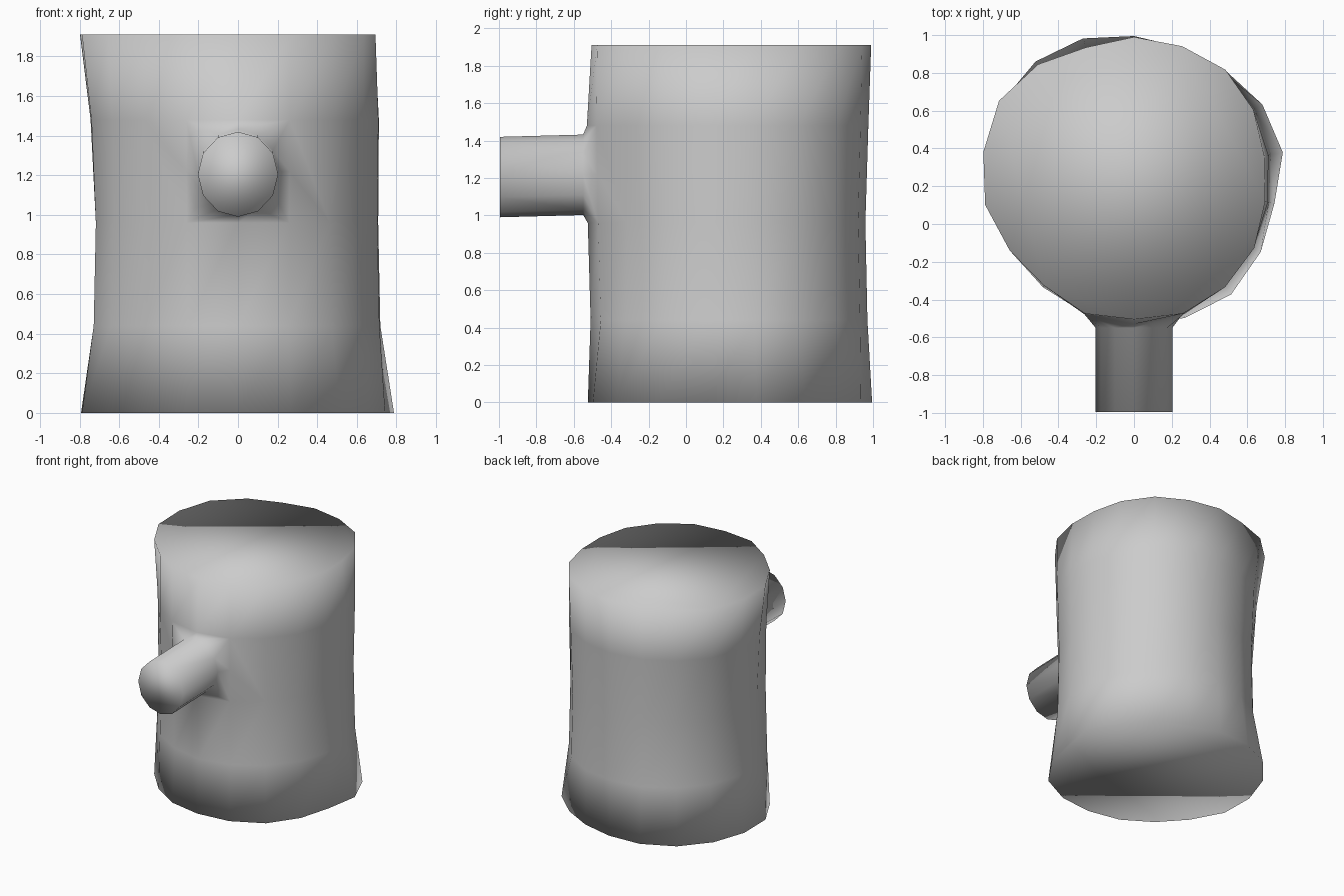
import bpy, bmesh
from math import sin, cos, radians

if "Cube" in bpy.data.objects:
    bpy.data.objects.remove(bpy.data.objects["Cube"])

N = 18
CY = 0.24  # trunk axis in y

# Trunk cross-section radii every 20 degrees, starting at 10 degrees from +x
BOTTOM = [.80, .785, .75, .74, .755, .79, .81, .81, .805, .80, .76, .75, .76, .765, .785, .80, .775, .755]
MID = [.73, .73, .735, .735, .73, .735, .735, .74, .74, .74, .74, .74, .74, .75, .74, .735, .73, .725]
TOP = [.70, .73, .753, .746, .75, .74, .79, .825, .81, .80, .76, .74, .76, .745, .76, .75, .735, .705]
HIGH = [m * .55 + t * .45 if 5 < i < 12 else m * .75 + t * .25
        for i, (m, t) in enumerate(zip(MID, TOP))]
HIGH = [r * .98 if 6 <= i <= 10 else r for i, r in enumerate(HIGH)]
WAIST = [r * .985 for r in MID]
HIGH[12:15] = [.765, .77, .765]
WAIST[12:15] = [.755, .765, .755]

bm = bmesh.new()


def trunk_ring(z, radii):
    return [bm.verts.new((r * cos(radians(10 + 20 * i)), CY + r * sin(radians(10 + 20 * i)), z))
            for i, r in enumerate(radii)]


# Trunk: stacked rings, with an opening left in front for the branch
rings = [trunk_ring(z, r) for z, r in
         ((0, BOTTOM), (.44, MID), (.96, WAIST), (1.48, HIGH), (1.91, TOP))]
for k in range(4):
    lo, hi = rings[k], rings[k + 1]
    for i in range(N):
        if k == 2 and i in (12, 13):
            continue
        j = (i + 1) % N
        bm.faces.new((lo[i], lo[j], hi[j], hi[i]))
bm.faces.new(rings[0][::-1])
bm.faces.new(rings[4])

# Split the sides of the opening so it has eight corners
low, high = rings[2], rings[3]


def side_mid(i):
    edge = bm.edges.get((low[i], high[i]))
    return bmesh.utils.edge_split(edge, low[i], .5)[1]


left, right = side_mid(12), side_mid(14)


# Branch stub: twelve-sided tube growing out of the opening
def branch_ring(y, cz):
    return [bm.verts.new((.203 * cos(radians(30 * k)), y, cz + .215 * sin(radians(30 * k))))
            for k in range(12)]


root, tip = branch_ring(-.55, 1.217), branch_ring(-.995, 1.205)
hole = [right, high[14], high[14], high[13], high[12], high[12],
        left, low[12], low[12], low[13], low[14], low[14]]
for k in range(12):
    n = (k + 1) % 12
    bm.faces.new((root[k], root[n], tip[n], tip[k]))
    flare = [hole[k], hole[n], root[n], root[k]]
    if hole[k] == hole[n]:
        flare.pop(0)
    bm.faces.new(flare)
bm.faces.new(tip)

bmesh.ops.recalc_face_normals(bm, faces=bm.faces[:])
for f in bm.faces:
    f.smooth = True

mesh = bpy.data.meshes.new("stump_with_branch")
bm.to_mesh(mesh)
bm.free()
stump = bpy.data.objects.new("stump_with_branch", mesh)
bpy.context.collection.objects.link(stump)
